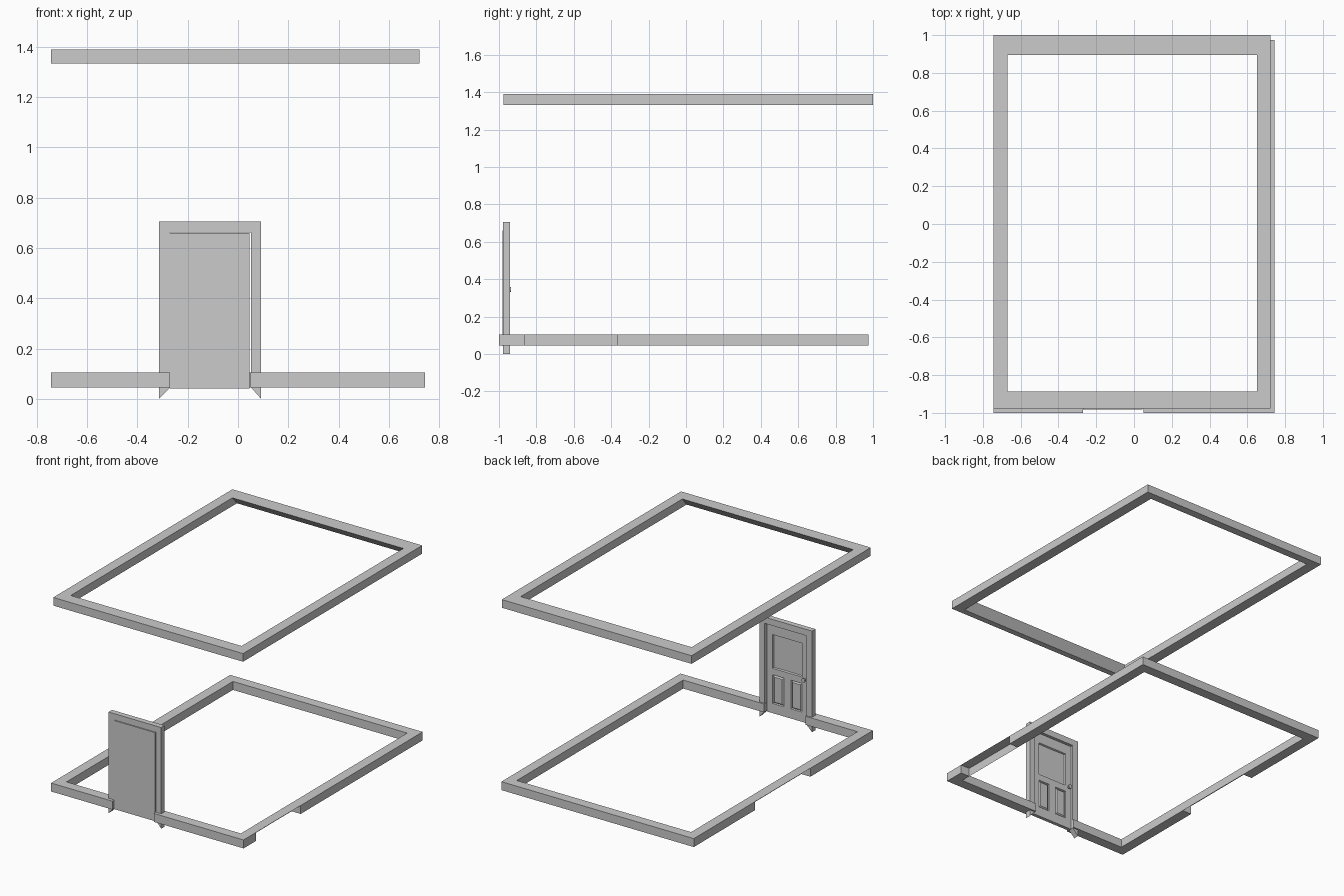
import bpy, bmesh
from mathutils import Vector

if "Cube" in bpy.data.objects:
    bpy.data.objects.remove(bpy.data.objects["Cube"])


def finish(bm, name, recalc=True):
    if recalc:
        bmesh.ops.recalc_face_normals(bm, faces=bm.faces[:])
    me = bpy.data.meshes.new(name)
    bm.to_mesh(me)
    bm.free()
    ob = bpy.data.objects.new(name, me)
    bpy.context.collection.objects.link(ob)
    return ob


def prism(name, pts, direction):
    """Extrude a closed 3D outline along a vector."""
    bm = bmesh.new()
    f = bm.faces.new([bm.verts.new(p) for p in pts])
    ext = bmesh.ops.extrude_face_region(bm, geom=[f])
    vs = [g for g in ext["geom"] if isinstance(g, bmesh.types.BMVert)]
    bmesh.ops.translate(bm, verts=vs, vec=Vector(direction))
    return finish(bm, name)


def rect(x0, x1, y0, y1, z):
    return [(x0, y0, z), (x1, y0, z), (x1, y1, z), (x0, y1, z)]


# Upper wall ring: inner faces at front and back lean outward below
bm = bmesh.new()
loops = [rect(-.743, .722, -.976, 1.0, 1.39),
         rect(-.67, .65, -.888, .895, 1.39),
         rect(-.67, .65, -.935, .945, 1.333),
         rect(-.743, .722, -.976, 1.0, 1.333)]
rings = [[bm.verts.new(p) for p in lp] for lp in loops]
for k in range(4):
    a, b = rings[k], rings[(k + 1) % 4]
    for i in range(4):
        j = (i + 1) % 4
        bm.faces.new((a[i], a[j], b[j], b[i]))
finish(bm, "upper_wall_ring")

# Lower wall: three runs between the door and the two side openings
Z0, Z1, T = .045, .104, .07
X, YF, YB = .743, -1.0, .975
xi, yf, yb = X - T, YF + T, YB - T
runs = {
    "lower_wall_front_left": [(-.27, YF), (-.27, yf), (-xi, yf), (-xi, -.31), (-X, -.31), (-X, YF)],
    "lower_wall_back": [(-X, .30), (-xi, .30), (-xi, yb), (xi, yb), (xi, -.37), (X, -.37), (X, YB), (-X, YB)],
    "lower_wall_front_right": [(.05, YF), (X, YF), (X, -.86), (xi, -.86), (xi, yf), (.05, yf)],
}
for name, pts in runs.items():
    prism(name, [(x, y, Z0) for x, y in pts], (0, 0, Z1 - Z0))

# Side openings keep only the thin top and inner skins
for name, s, y0, y1 in (("left_opening_skin", -1, -.31, .30), ("right_opening_skin", 1, -.86, -.37)):
    bm = bmesh.new()
    prof = [(s * X, Z1), (s * xi, Z1), (s * xi, Z0)]
    v = [[bm.verts.new((x, y, z)) for x, z in prof] for y in (y0, y1)]
    for i in range(2):
        bm.faces.new((v[0][i], v[0][i + 1], v[1][i + 1], v[1][i]))
    finish(bm, name)

# Door casing with mitred feet
casing = [(-.315, 0), (-.315, .706), (.092, .706), (.092, 0),
          (.052, .045), (.052, .662), (-.27, .662), (-.27, .045)]
prism("door_casing", [(x, -.978, z) for x, z in casing], (0, .038, 0))

# Door leaf: plain outside, panelled inside
xs = [-.27, -.225, -.14, -.085, .002, .046]
zs = [.042, .11, .31, .355, .59, .66]
bm = bmesh.new()
g = [[bm.verts.new((x, -.958, z)) for x in xs] for z in zs]
cell = {}
for r in range(5):
    for c in range(5):
        cell[r, c] = bm.faces.new((g[r][c + 1], g[r][c], g[r + 1][c], g[r + 1][c + 1]))
window = [cell[3, c] for c in (1, 2, 3)]
panels = [cell[1, 1], cell[1, 3]]
border = [e for e in bm.edges if e.is_boundary]
ext = bmesh.ops.extrude_edge_only(bm, edges=border)
vs = [q for q in ext["geom"] if isinstance(q, bmesh.types.BMVert)]
es = [q for q in ext["geom"] if isinstance(q, bmesh.types.BMEdge)]
bmesh.ops.translate(bm, verts=vs, vec=(0, -.024, 0))
bmesh.ops.contextual_create(bm, geom=[e for e in es if e.is_boundary])
bmesh.ops.recalc_face_normals(bm, faces=bm.faces[:])
bmesh.ops.inset_region(bm, faces=window, thickness=.005, depth=-.01)
for p in panels:
    bmesh.ops.inset_region(bm, faces=[p], thickness=.006, depth=-.008)
    bmesh.ops.inset_region(bm, faces=[p], thickness=.012, depth=.008)
finish(bm, "door_leaf", recalc=False)

# Door knob on a short stem
for name, r, d, y in (("knob_stem", .006, .014, -.952), ("door_knob", .014, .01, -.941)):
    bpy.ops.mesh.primitive_cylinder_add(vertices=12, radius=r, depth=d,
                                        location=(-.248, y, .345), rotation=(1.5708, 0, 0))
    bpy.context.object.name = name
